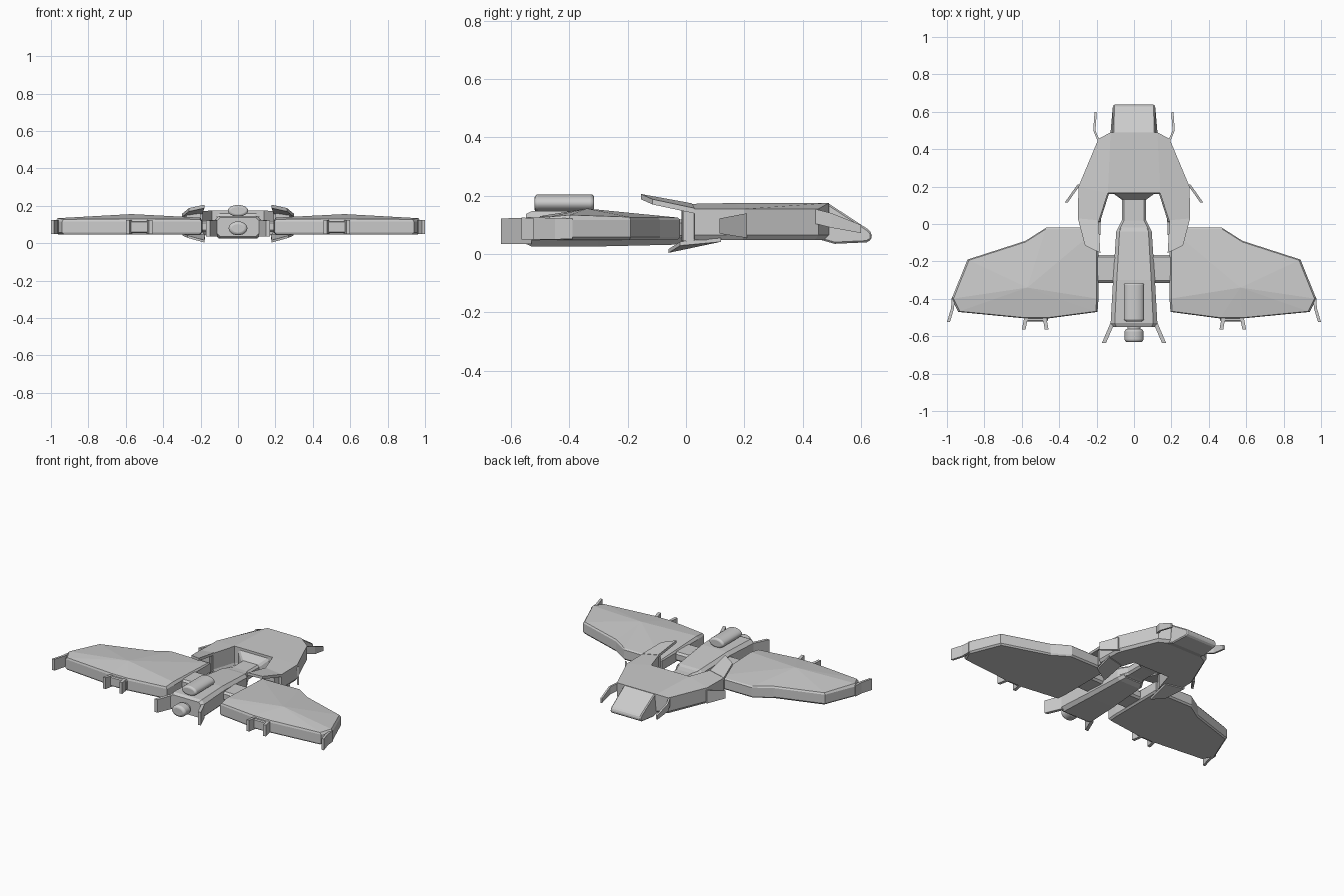
import bpy, bmesh
from mathutils import Vector

cube = bpy.data.objects.get("Cube")
if cube:
    bpy.data.objects.remove(cube, do_unlink=True)

hull_grey = bpy.data.materials.new("hull_grey")
hull_grey.use_nodes = True
GREY = (0.6, 0.6, 0.6, 1)
hull_grey.diffuse_color = GREY
hull_grey.node_tree.nodes["Principled BSDF"].inputs["Base Color"].default_value = GREY


def finish(name, bm, mirror=False, bevel=0):
    bmesh.ops.recalc_face_normals(bm, faces=bm.faces)
    mesh = bpy.data.meshes.new(name)
    bm.to_mesh(mesh)
    bm.free()
    mesh.materials.append(hull_grey)
    obj = bpy.data.objects.new(name, mesh)
    bpy.context.collection.objects.link(obj)
    if bevel:
        mod = obj.modifiers.new("bevel", "BEVEL")
        mod.width = bevel
        mod.segments = 1
    if mirror:
        obj.modifiers.new("mirror", "MIRROR")
    return obj


def skin(bm, rings):
    """Join closed rings of equal length and return their vertices."""
    loops = [[bm.verts.new(p) for p in ring] for ring in rings]
    n = len(loops[0])
    for a, b in zip(loops, loops[1:]):
        for i in range(n):
            j = (i + 1) % n
            bm.faces.new((a[i], a[j], b[j], b[i]))
    return loops


def loft(name, rings, mirror=False, bevel=0):
    bm = bmesh.new()
    loops = skin(bm, rings)
    bm.faces.new(loops[0])
    bm.faces.new(loops[-1])
    return finish(name, bm, mirror, bevel)


def fin(name, path, thick=0.014):
    """Thin upright plate through stations of x, y, low z, high z."""
    t = thick / 2
    loft(name, [[(x - t, y, lo), (x + t, y, lo), (x + t, y, hi), (x - t, y, hi)]
                for x, y, lo, hi in path], mirror=True)


def slab(name, quad, thick):
    """Sloping four-sided plate, thickened downwards."""
    loft(name, [quad, [(x, y, z - thick) for x, y, z in quad]], mirror=True)


def octagon(y, w, lo, hi, cut):
    """Chamfered cross-section at station y."""
    half = [(w - cut, lo), (w, lo + cut), (w, hi - cut), (w - cut, hi)]
    return [(x, y, z) for x, z in half] + [(-x, y, z) for x, z in reversed(half)]


# Forward hull: a U-shaped shell with sloping shoulders
half = [(0.125, 0.49, 0.175), (0.19, 0.455, 0.155), (0.297, 0.2, 0.155),
        (0.30, 0.03, 0.155), (0.19, 0.01, 0.172), (0.14, 0.165, 0.175)]
top = half + [(-x, y, z) for x, y, z in reversed(half)]
upper = [(x, y, z - 0.012) for x, y, z in top]
lower = [(x, y, 0.065) for x, y, z in top]
base = [(x * 0.96, y * 0.97, 0.048) for x, y, z in top]
bm = bmesh.new()
loops = skin(bm, [base, lower, upper, top])
for r in (loops[0], loops[-1]):
    bm.faces.new((r[0], r[5], r[6], r[11]))
    for q in ((0, 1, 2, 5), (2, 3, 4, 5)):
        bm.faces.new([r[i] for i in q])
        bm.faces.new([r[11 - i] for i in q])
finish("forward_hull", bm)

# Nose wedge
profile = [(0.44, 0.168), (0.487, 0.175), (0.625, 0.085), (0.638, 0.07),
           (0.637, 0.05), (0.62, 0.04), (0.51, 0.035), (0.44, 0.055)]


def nose_side(sign):
    return [(sign * (0.128 - 0.1 * max(0, y - 0.48) - 0.12 * max(0, z - 0.06)), y, z)
            for y, z in profile]


loft("nose", [nose_side(-1), nose_side(1)], bevel=0.006)

# Flaps trailing from the prongs, above and below
slab("upper_flaps", [(0.30, 0.03, 0.157), (0.262, -0.115, 0.188),
                     (0.18, -0.155, 0.206), (0.19, 0.02, 0.174)], 0.018)
slab("lower_flaps", [(0.297, 0.12, 0.055), (0.27, -0.02, 0.042),
                     (0.18, -0.06, 0.017), (0.175, 0.09, 0.055)], 0.013)

# Recessed cores at the ends of the prongs
loft("prong_cores", [[(0.2, 0.02, z), (0.285, 0.03, z), (0.275, -0.01, z), (0.2, -0.015, z)]
                     for z in (0.045, 0.158)], mirror=True)

# Neck, flared where it meets the hulls
loft("neck", [octagon(-0.03, 0.09, 0.05, 0.12, 0.012),
              octagon(0.02, 0.065, 0.055, 0.115, 0.012),
              octagon(0.13, 0.065, 0.055, 0.115, 0.012),
              octagon(0.17, 0.12, 0.052, 0.165, 0.012)])

# Fuselage
loft("fuselage", [octagon(-0.005, 0.075, 0.045, 0.115, 0.015),
                  octagon(-0.04, 0.095, 0.032, 0.125, 0.018),
                  octagon(-0.3, 0.112, 0.026, 0.147, 0.02),
                  octagon(-0.53, 0.125, 0.026, 0.147, 0.022),
                  octagon(-0.55, 0.115, 0.035, 0.137, 0.02)])

# Wings: a chamfered rim with a faceted top rising to one peak
rim = [(0.19, -0.02, 0.122), (0.47, -0.02, 0.125), (0.58, -0.09, 0.127),
       (0.89, -0.19, 0.127), (0.975, -0.40, 0.134), (0.94, -0.47, 0.128),
       (0.58, -0.505, 0.13), (0.46, -0.505, 0.13), (0.195, -0.47, 0.128),
       (0.19, -0.40, 0.137)]
PEAK = Vector((0.57, -0.34, 0.156))


def wing_ring(scale, z=None):
    return [(PEAK.x + (x - PEAK.x) * scale, PEAK.y + (y - PEAK.y) * scale,
             h if z is None else z) for x, y, h in rim]


bm = bmesh.new()
loops = skin(bm, [wing_ring(0.97, 0.048), wing_ring(1, 0.058),
                  wing_ring(1, 0.117), wing_ring(0.975)])
bm.faces.new(loops[0])
peak = bm.verts.new(PEAK)
edge = loops[-1]
for i in range(len(edge)):
    bm.faces.new((edge[i], edge[(i + 1) % len(edge)], peak))
finish("wings", bm, mirror=True)

# Wing pylons and trailing-edge blocks


def block(name, x0, x1, y0, y1, z0, z1, bevel):
    loft(name, [[(x0, y0, z), (x1, y0, z), (x1, y1, z), (x0, y1, z)] for z in (z0, z1)],
         mirror=True, bevel=bevel)


block("wing_pylons", 0.09, 0.21, -0.315, -0.165, 0.06, 0.12, 0.012)
block("trailing_blocks", 0.46, 0.58, -0.522, -0.48, 0.055, 0.12, 0.006)

# Fins
fin("front_fins", [(0.187, 0.44, 0.105, 0.155), (0.212, 0.5, 0.09, 0.14),
                   (0.205, 0.6, 0.072, 0.1)], 0.012)
fin("side_fins", [(0.295, 0.21, 0.055, 0.14), (0.362, 0.115, 0.07, 0.122)], 0.016)
fin("tail_fins", [(0.115, -0.53, 0.035, 0.125), (0.16, -0.635, 0.035, 0.122)], 0.022)
fin("wingtip_fins", [(0.966, -0.39, 0.052, 0.122), (0.97, -0.45, 0.05, 0.124),
                     (0.992, -0.525, 0.05, 0.125)], 0.016)
fin("inner_trailing_fins", [(0.48, -0.49, 0.05, 0.122), (0.467, -0.565, 0.05, 0.125)], 0.02)
fin("outer_trailing_fins", [(0.575, -0.49, 0.05, 0.122), (0.59, -0.565, 0.05, 0.125)], 0.02)


# Rounded pods on the back and tail
def pod(name, y0, y1, z, rx, rz, rounding):
    bpy.ops.mesh.primitive_cylinder_add(vertices=24, radius=1, depth=2,
                                        location=(0, (y0 + y1) / 2, z),
                                        rotation=(1.5708, 0, 0))
    obj = bpy.context.object
    obj.name = name
    obj.scale = (rx, rz, (y1 - y0) / 2)
    bpy.ops.object.transform_apply(location=False, rotation=False, scale=True)
    obj.data.materials.append(hull_grey)
    mod = obj.modifiers.new("bevel", "BEVEL")
    mod.width = rounding
    mod.segments = 3
    bpy.ops.object.shade_smooth_by_angle(angle=0.7)


pod("back_pod", -0.52, -0.315, 0.174, 0.054, 0.031, 0.012)
pod("tail_pod", -0.632, -0.56, 0.08, 0.05, 0.037, 0.015)
pod("tail_pod_mount", -0.57, -0.53, 0.08, 0.035, 0.027, 0.004)
